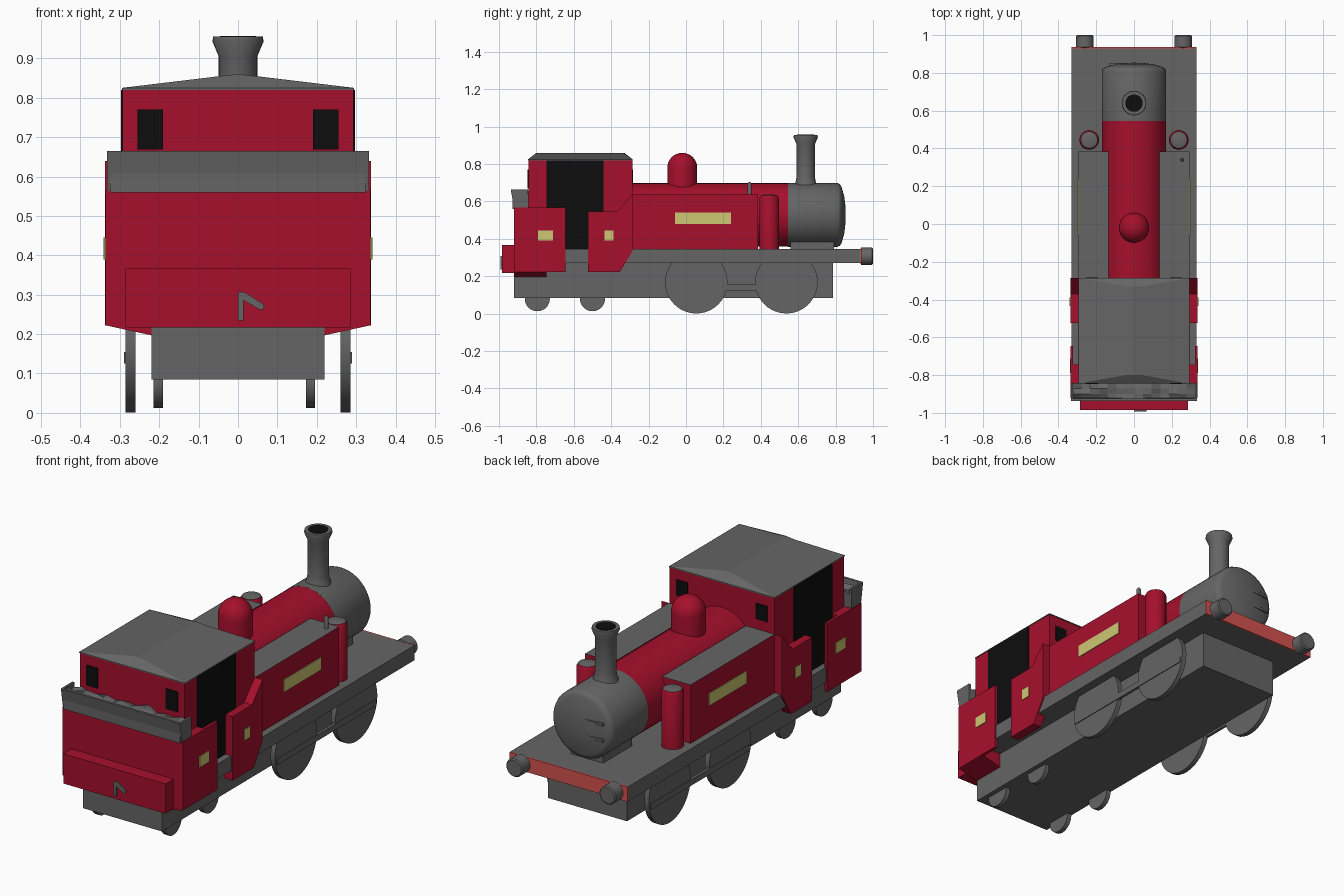
import bpy, bmesh, math, random
from mathutils import Matrix

if "Cube" in bpy.data.objects:
    bpy.data.objects.remove(bpy.data.objects["Cube"])

random.seed(4)


def mat(name, rgb):
    m = bpy.data.materials.new(name)
    m.diffuse_color = (*rgb, 1)
    m.use_nodes = True
    m.node_tree.nodes["Principled BSDF"].inputs["Base Color"].default_value = m.diffuse_color
    return m


RED = mat("crimson paint", (0.38, 0.005, 0.025))
GREY = mat("dark grey", (0.13, 0.13, 0.13))
BLACK = mat("black", (0.004, 0.004, 0.004))
YELLOW = mat("pale yellow", (0.61, 0.57, 0.17))
BEAM = mat("beam red", (0.65, 0.084, 0.075))


def finish(bm, name, *mats, smooth=False):
    bmesh.ops.recalc_face_normals(bm, faces=bm.faces[:])
    me = bpy.data.meshes.new(name)
    bm.to_mesh(me)
    bm.free()
    for m in mats:
        me.materials.append(m)
    ob = bpy.data.objects.new(name, me)
    bpy.context.collection.objects.link(ob)
    if smooth:
        bpy.ops.object.select_all(action='DESELECT')
        ob.select_set(True)
        bpy.context.view_layer.objects.active = ob
        bpy.ops.object.shade_smooth_by_angle(angle=math.radians(35))
    return ob


def top_material(ob, index=1):
    for p in ob.data.polygons:
        if p.normal.z > 0.5:
            p.material_index = index


def box(name, x, y, z, *mats):
    bm = bmesh.new()
    bmesh.ops.create_cube(bm, size=1)
    for v in bm.verts:
        v.co = [(a + b) / 2 + c * (b - a) for c, (a, b) in zip(v.co, (x, y, z))]
    return finish(bm, name, *mats)


def prism(name, pts, lo, hi, axis, m):
    """Extrude a 2D outline along x (points are y,z) or y (points are x,z)."""
    def place(p, d):
        return (d, p[0], p[1]) if axis == 'x' else (p[0], d, p[1])
    bm = bmesh.new()
    a = [bm.verts.new(place(p, lo)) for p in pts]
    b = [bm.verts.new(place(p, hi)) for p in pts]
    bm.faces.new(a)
    bm.faces.new(b)
    for i in range(len(pts)):
        j = (i + 1) % len(pts)
        bm.faces.new((a[i], a[j], b[j], b[i]))
    return finish(bm, name, m)


def lathe(name, profile, loc, axis, *mats, n=40):
    """Revolve (radius, height) points around an axis through loc."""
    rot = {'z': Matrix(), 'y': Matrix.Rotation(-math.pi / 2, 4, 'X'),
           'x': Matrix.Rotation(math.pi / 2, 4, 'Y')}[axis]
    bm = bmesh.new()
    rings = [[bm.verts.new((r * math.cos(t), r * math.sin(t), h))
              for t in [2 * math.pi * i / n for i in range(n)]] for r, h in profile]
    for a, b in zip(rings, rings[1:]):
        for i in range(n):
            bm.faces.new((a[i], a[(i + 1) % n], b[(i + 1) % n], b[i]))
    bm.faces.new(rings[0])
    bm.faces.new(rings[-1])
    bm.transform(Matrix.Translation(loc) @ rot)
    return finish(bm, name, *mats, smooth=True)


def span(s, a, b):
    return tuple(sorted((s * a, s * b)))


# Running plate, frame and front beam
box("running_plate", (-.33, .33), (-.91, .93), (.27, .345), GREY)
box("frame", (-.22, .22), (-.92, .785), (.085, .27), GREY)
box("front_beam", (-.33, .33), (.93, .937), (.27, .345), BEAM)

# Boiler, smokebox with domed door
lathe("boiler", [(.17, -.285), (.17, .55)], (0, 0, .528), 'y', RED, n=48)
lathe("smokebox", [(.1705, .545), (.1705, .81), (.165, .822), (.15, .832),
                   (.142, .834), (.10, .846), (.05, .852), (.004, .854)],
      (0, 0, .528), 'y', GREY, n=48)
box("smokebox_saddle", (-.09, .09), (.56, .79), (.34, .40), GREY)
for z in (.57, .49):
    box("door_hinge", (-.13, .02), (.838, .852), (z - .006, z + .006), GREY)

# Dome and chimney
dome = [(.08, .66), (.08, .78)] + [(.08 * math.cos(t), .78 + .08 * math.sin(t))
                                   for t in [math.radians(a) for a in range(12, 90, 11)]]
lathe("dome", dome, (0, -.02, 0), 'z', RED, n=32)
lathe("chimney", [(.066, .67), (.054, .705), (.049, .73), (.049, .905),
                  (.065, .943), (.063, .955), (.046, .955)], (0, .64, 0), 'z', GREY, n=32)
lathe("chimney_hole", [(.046, .95), (.046, .957)], (0, .64, 0), 'z', BLACK, n=32)

# Cab body and hipped roof
box("cab", (-.293, .293), (-.843, -.287), (.345, .82), RED)
bm = bmesh.new()
base = [bm.verts.new(p) for p in
        [(-.295, -.845, .82), (.295, -.845, .82), (.295, -.285, .82), (-.295, -.285, .82)]]
eave = [bm.verts.new((v.co.x, v.co.y, .825)) for v in base]
ridge = [bm.verts.new((x, y, z)) for x, y, z in
         [(-.045, -.80, .855), (.045, -.80, .855), (.045, -.33, .855), (-.045, -.33, .855)]]
top = [bm.verts.new((0, -.80, .86)), bm.verts.new((0, -.33, .86))]
bm.faces.new(base)
for i in range(4):
    j = (i + 1) % 4
    bm.faces.new((base[i], base[j], eave[j], eave[i]))
    if i % 2:
        bm.faces.new((eave[i], eave[j], ridge[j], ridge[i]))
bm.faces.new((eave[0], eave[1], ridge[1], top[0], ridge[0]))
bm.faces.new((eave[2], eave[3], ridge[3], top[1], ridge[2]))
bm.faces.new((ridge[0], top[0], top[1], ridge[3]))
bm.faces.new((top[0], ridge[1], ridge[2], top[1]))
finish(bm, "cab_roof", GREY)

# Bunker with sloping underside, rear beam and drawhook
prism("bunker", [(-.335, .222), (-.22, .197), (.22, .197), (.335, .222),
                 (.335, .567), (-.335, .567)], -.92, -.745, 'y', RED)
box("rear_beam", (-.285, .285), (-.985, -.915), (.217, .367), RED)
box("drawhook_bar", (0, .014), (-.993, -.98), (.235, .305), GREY)
prism("drawhook_arm", [(.002, .308), (.018, .306), (.066, .275), (.066, .262),
                       (.055, .262), (.004, .292)], -.993, -.98, 'y', GREY)

# Coal rail: thin rim around an uneven load
rail = [(-.937, .665), (-.92, .565), (-.91, .565), (-.925, .665)]
prism("coal_rail_back", rail, -.333, .333, 'x', GREY)
for s in (-1, 1):
    prism("coal_rail_side", [(-.937, .665), (-.92, .565), (-.845, .565), (-.845, .665)],
          *span(s, .322, .333), 'x', GREY)
bm = bmesh.new()
bmesh.ops.create_grid(bm, x_segments=14, y_segments=3, size=1)
for v in bm.verts:
    v.co = (v.co.x * .325, -.885 + v.co.y * .042, .645 + random.uniform(-.018, .015))
low = bmesh.ops.extrude_face_region(bm, geom=bm.faces[:])["geom"]
for v in low:
    if isinstance(v, bmesh.types.BMVert):
        v.co.z = .56
finish(bm, "coal", GREY)

# Parts repeated on both sides
for s in (-1, 1):
    tank = box("side_tank", span(s, .135, .295), (-.285, .385), (.345, .64), RED, GREY)
    top_material(tank)
    box("tank_panel", span(s, .293, .299), (-.06, .24), (.48, .542), YELLOW)

    pot = lathe("tank_cylinder", [(.052, .345), (.052, .618), (.044, .632), (.02, .638)],
                (s * .237, .445, 0), 'z', RED, GREY, n=28)
    top_material(pot)

    # Cab doorway and windows
    box("doorway", span(s, .29, .297), (-.745, -.44), (.345, .82), BLACK)
    for y0, y1, z0 in ((-.848, -.84, .668), (-.29, -.283, .69)):
        box("window", span(s, .19, .255), (y0, y1), (z0, .77), BLACK)

    # Lower cab side and bunker side sheets
    prism("cab_side_sheet", [(-.525, .222), (-.355, .222), (-.285, .335), (-.285, .64),
                             (-.37, .545), (-.525, .545)], *span(s, .29, .337), 'x', RED)
    box("cab_number_panel", span(s, .335, .341), (-.435, -.388), (.39, .445), YELLOW)
    box("bunker_side_sheet", span(s, .322, .336), (-.92, -.645), (.222, .567), RED)
    box("bunker_panel", span(s, .334, .340), (-.79, -.712), (.39, .445), YELLOW)

    # Driving wheels, coupling rod and carrying wheels
    for y in (.055, .537):
        lathe("driving_wheel", [(.167, 0), (.167, .025)], (.26 if s > 0 else -.285, y, .168),
              'x', GREY, n=40)
    box("coupling_rod", span(s, .275, .289), (-.10, .69), (.125, .155), GREY)
    for y in (-.795, -.5):
        lathe("carrying_wheel", [(.067, 0), (.067, .024)], (.172 if s > 0 else -.215, y, .08),
              'x', GREY, n=28)

    # Front buffers
    lathe("buffer", [(.03, .90), (.036, .932), (.046, .936), (.046, .995), (.04, 1.0)],
          (s * .26, 0, .307), 'y', GREY, n=24)

# Tank vent pipe
lathe("vent_pipe", [(.011, .63), (.011, .695), (.006, .703)], (.255, .34, 0), 'z', GREY, n=12)
